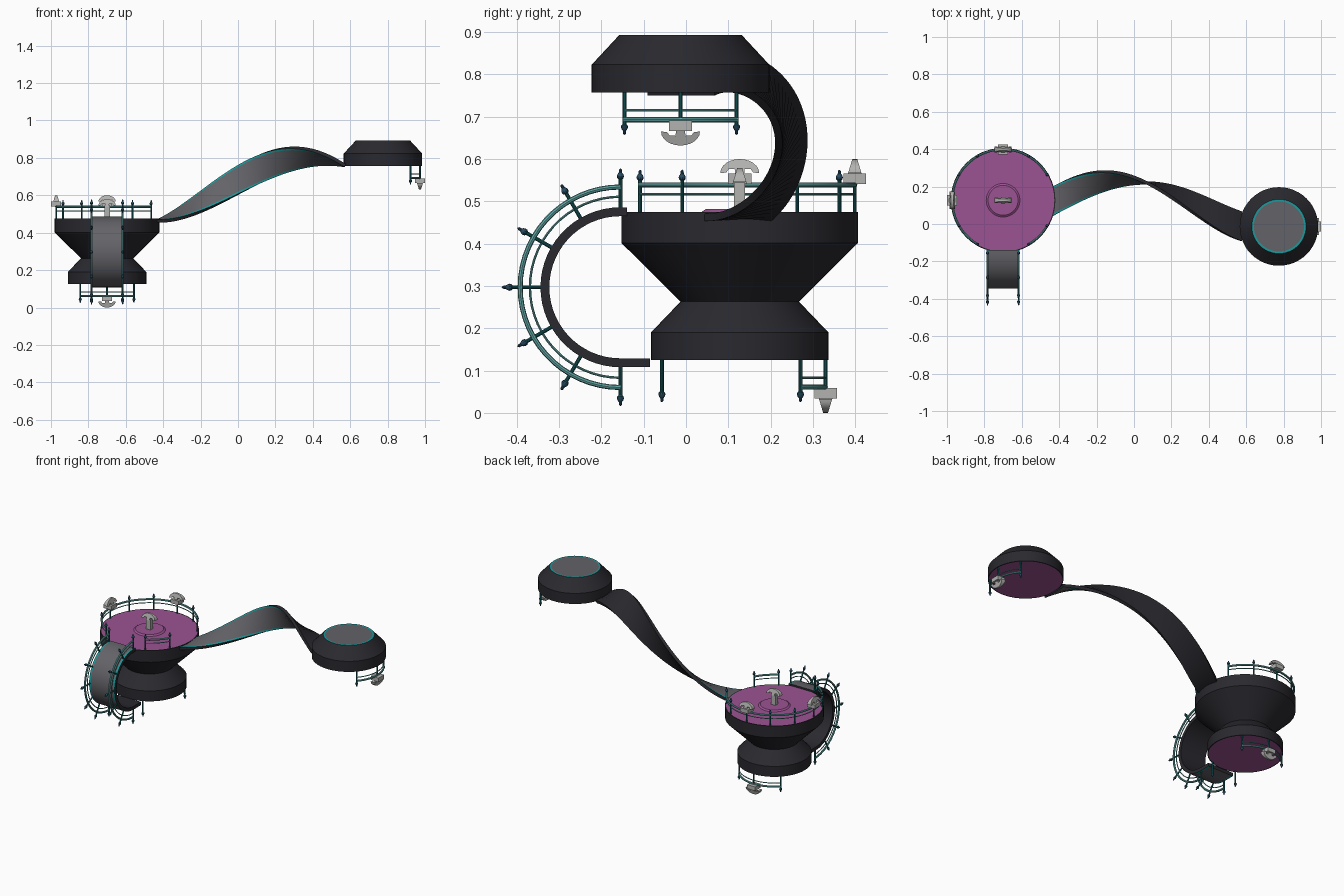
import bpy, bmesh, math
from math import sin, cos, pi, radians
from mathutils import Vector as V

if "Cube" in bpy.data.objects:
    bpy.data.objects.remove(bpy.data.objects["Cube"])


def mat(name, c):
    m = bpy.data.materials.new(name)
    m.diffuse_color = (*c, 1)
    m.use_nodes = True
    m.node_tree.nodes["Principled BSDF"].inputs["Base Color"].default_value = m.diffuse_color
    return m


DARK = mat("dark_hull", (.022, .022, .028))
GREY = mat("grey_walkway", (.125, .125, .14))
TEAL = mat("bright_teal_trim", (.01, .33, .34))
PURPLE = mat("purple_floor", (.33, .085, .29))
POST = mat("dark_teal_post", (.008, .11, .12))
BALL = mat("blue_ball", (.02, .07, .12))
RAIL = mat("pale_teal_rail", (.12, .38, .37))
LAMP = mat("lamp_grey", (.45, .45, .44))


def finish(name, bm, mats):
    bmesh.ops.recalc_face_normals(bm, faces=bm.faces)
    me = bpy.data.meshes.new(name)
    for f in bm.faces:
        f.smooth = True
    bm.to_mesh(me)
    bm.free()
    me.set_sharp_from_angle(angle=radians(30))
    for m in mats:
        me.materials.append(m)
    ob = bpy.data.objects.new(name, me)
    bpy.context.collection.objects.link(ob)
    return ob


def sweep(name, path, section, mats, idx):
    """Sweep a closed section (a, b) along frames (origin, u, v); idx = material per section edge."""
    bm = bmesh.new()
    rings = [[bm.verts.new(o + u * a + v * b) for a, b in section] for o, u, v in path]
    n = len(section)
    for r, s in zip(rings, rings[1:]):
        for i in range(n):
            f = bm.faces.new((r[i], r[(i + 1) % n], s[(i + 1) % n], s[i]))
            f.material_index = idx[i]
    bm.faces.new(rings[0])
    bm.faces.new(rings[-1])
    return finish(name, bm, mats)


def lathe(name, origin, axis, profile, mats, idx, n):
    """Revolve (radius, height) points around an axis; idx = material per profile step."""
    bm = bmesh.new()
    axis = V(axis).normalized()
    u = axis.orthogonal().normalized()
    w = axis.cross(u)
    rings = []
    for r, h in profile:
        c = V(origin) + axis * h
        if r == 0:
            rings.append([bm.verts.new(c)] * n)
        else:
            rings.append([bm.verts.new(c + (u * cos(2 * pi * k / n) + w * sin(2 * pi * k / n)) * r)
                          for k in range(n)])
    for j, (a, b) in enumerate(zip(rings, rings[1:])):
        for i in range(n):
            k = (i + 1) % n
            vs = list(dict.fromkeys((a[i], a[k], b[k], b[i])))
            bm.faces.new(vs).material_index = idx[j]
    return finish(name, bm, mats)


def post(origin, axis):
    """Railing post with a collar, a ball and a pointed tip."""
    lathe("railing_post", origin, axis,
          [(0, -.004), (.0045, -.004), (.0045, .074), (.0075, .077), (.0085, .082),
           (.0065, .087), (.004, .09), (.0035, .097), (0, .1)],
          [POST, BALL], [0, 0, 0, 1, 1, 1, 1, 1], 10)


def tube(path, r):
    sec = [(r * cos(2 * pi * k / 8), r * sin(2 * pi * k / 8)) for k in range(8)]
    sweep("hand_rail", path, sec, [RAIL], [0] * 8)


def arc_rail(cx, cy, floor, r, a0, a1, step, up):
    """Posts and two rails along an arc; up = 1 standing, -1 hanging."""
    for a in range(a0, a1 + 1, step):
        t = radians(a)
        post((cx + r * cos(t), cy + r * sin(t), floor), (0, 0, up))
    n = max(6, (a1 - a0) // 6)
    for h, rad in ((.064, .006), (.042, .0028)):
        path = []
        for i in range(n + 1):
            t = radians(a0 + (a1 - a0) * i / n)
            d = V((cos(t), sin(t), 0))
            path.append((V((cx, cy, floor + up * h)) + d * r, d, V((0, 0, 1))))
        tube(path, rad)


def prism(name, profile, depth, origin, ang, up):
    """Extrude a (tangent, height) profile radially; depth is a function of height."""
    d = V((cos(ang), sin(ang), 0))
    t = V((-sin(ang), cos(ang), 0))
    bm = bmesh.new()
    sides = [[bm.verts.new(V(origin) + t * a + V((0, 0, up * h)) + d * s * depth(h))
              for a, h in profile] for s in (-1, 1)]
    n = len(profile)
    for i in range(n):
        k = (i + 1) % n
        bm.faces.new((sides[0][i], sides[0][k], sides[1][k], sides[1][i]))
    bm.faces.new(sides[0])
    bm.faces.new(sides[1])
    finish(name, bm, [LAMP])


def lamp(origin, ang, up, box=(.0275, .0265, .066, .091)):
    """Grey lamp: a box with a fan-shaped cap on it."""
    w, dpt, z0, z1 = box
    prism("lamp_box", [(-w, z0), (w, z0), (w, z1), (-w, z1)], lambda h: dpt, origin, ang, up)
    half = [(.010, -.004), (.012, .011), (.026, .010), (.032, .002), (.046, .001)]
    arc = [(.046 * cos(pi * i / 12), .001 + .033 * sin(pi * i / 12)) for i in range(1, 12)]
    prof = half + arc + [(-a, h) for a, h in reversed(half)]
    prism("lamp_cap", [(a, z1 + h) for a, h in prof],
          lambda h: .016 - .3 * (h - z1), origin, ang, up)


# Main island: hourglass hull with purple floors above and below
CX, CY = -.70, .127
lathe("main_island", (CX, CY, 0), (0, 0, 1),
      [(0, .125), (.204, .125), (.21, .125), (.21, .19), (.14, .263), (.28, .402),
       (.28, .475), (.274, .475), (.09, .475), (.08, .482), (0, .482)],
      [DARK, PURPLE], [1, 0, 0, 0, 0, 0, 0, 1, 1, 1], 48)
arc_rail(CX, CY, .475, .272, 30, 240, 30, 1)
arc_rail(CX, CY, .475, .272, -60, -30, 30, 1)
arc_rail(CX, CY, .125, .203, 45, 135, 45, -1)
lamp((CX, CY + .272, .475), pi / 2, 1)
lamp((CX - .272, CY, .475), pi, 1)
lamp((CX, CY + .203, .125), pi / 2, -1)
lamp((CX, CY, .475), pi / 2, 1, (.015, .013, 0, .07))

# Small island: walked on from below, with a trimmed disc on top
SX, SY = .775, -.013
lathe("small_island", (SX, SY, 0), (0, 0, 1),
      [(0, .757), (.204, .757), (.21, .757), (.21, .823), (.145, .893), (.134, .893), (0, .893)],
      [DARK, PURPLE, TEAL, GREY], [1, 0, 0, 0, 2, 3], 48)
arc_rail(SX, SY, .757, .198, -42, 42, 42, -1)
lamp((SX + .198, SY, .757), 0, -1)


# Walkway cross-section: dark body, teal margins, grey centre
def walk_section(w, t):
    return [(-w, -t), (w, -t), (w, 0), (w - .011, 0), (-w + .011, 0), (-w, 0)]


WALK_MATS, WALK_IDX = [DARK, TEAL, GREY], [0, 0, 1, 2, 1, 0]

# Front bridge: half loop from the upper floor to the lower floor
BY, BZ, BR = -.155, .297, .189


def loop_frames(x, r, n=30):
    fr = []
    for i in range(n + 1):
        t = pi / 2 + pi * i / n
        d = V((0, cos(t), sin(t)))
        fr.append((V((x, BY, BZ)) + d * r, V((1, 0, 0)), d))
    return fr


fr = loop_frames(CX, BR)
first = (fr[0][0] + V((0, .015, 0)), fr[0][1], fr[0][2])
last = (fr[-1][0] + V((0, .07, 0)), fr[-1][1], fr[-1][2])
sweep("front_bridge", [first] + fr + [last], walk_section(.088, .021), WALK_MATS, WALK_IDX)
for s in (-1, 1):
    x = CX + s * .083
    tube(loop_frames(x, .237), .006)
    tube(loop_frames(x, .214), .0028)
    for a in range(90, 271, 30):
        d = V((0, cos(radians(a)), sin(radians(a))))
        post(V((x, BY, BZ)) + d * .181, d)
    post((x, -.057, .125), (0, 0, -1))

# Twisting ribbon between the islands: half a turn along x
KX = [-.43, -.2, .07, .3, .565]
KY = [.125, .215, .21, .115, -.01]
KZ = [.472, .572, .72, .79, .752]


def through(ks, x):
    total = 0
    for i, k in enumerate(ks):
        for j in range(5):
            if j != i:
                k *= (x - KX[j]) / (KX[i] - KX[j])
        total += k
    return total


def centre(x):
    return V((x, through(KY, x), through(KZ, x)))


path = []
for i in range(49):
    x = -.435 + 1.005 * i / 48
    roll = pi * i / 48
    u = V((0, cos(roll), sin(roll)))
    tan = centre(x + .001) - centre(x - .001)
    path.append((centre(x), u, tan.cross(u).normalized()))
sweep("twisting_ribbon", path, walk_section(.079, .018), WALK_MATS, WALK_IDX)
